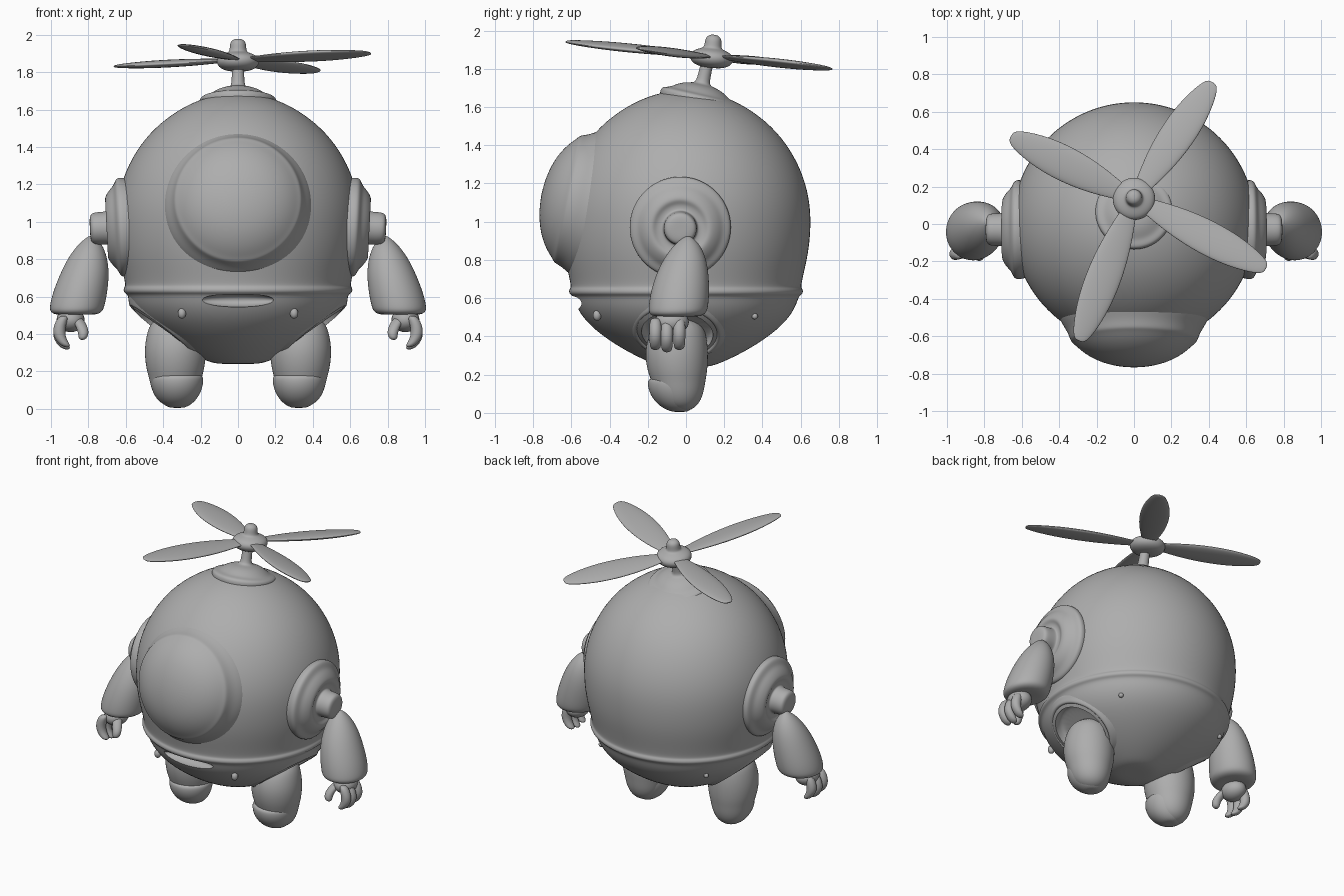
import bpy, bmesh, math
from mathutils import Vector, Matrix

if "Cube" in bpy.data.objects:
    bpy.data.objects.remove(bpy.data.objects["Cube"])

grey = bpy.data.materials.new("plain grey")
grey.use_nodes = True
GREY = (0.42, 0.42, 0.42, 1)
grey.diffuse_color = GREY
grey.node_tree.nodes["Principled BSDF"].inputs["Base Color"].default_value = GREY


def finish(name, bm, level):
    bmesh.ops.remove_doubles(bm, verts=bm.verts, dist=1e-5)
    bmesh.ops.recalc_face_normals(bm, faces=bm.faces)
    for f in bm.faces:
        f.smooth = True
    mesh = bpy.data.meshes.new(name)
    bm.to_mesh(mesh)
    bm.free()
    mesh.materials.append(grey)
    ob = bpy.data.objects.new(name, mesh)
    bpy.context.collection.objects.link(ob)
    if level:
        sub = ob.modifiers.new("smooth", 'SUBSURF')
        sub.levels = sub.render_levels = level
    return ob


def loft(name, stations, matrix=Matrix(), squash=1, seg=24, level=2):
    """Level rings (x, y, z, radius) joined into a closed skin, then placed by matrix."""
    bm = bmesh.new()
    rings = []
    for x, y, z, r in stations:
        ring = []
        for i in range(seg):
            a = math.tau * i / seg
            p = Vector((x + r * math.cos(a), y + r * squash * math.sin(a), z))
            ring.append(bm.verts.new(matrix @ p))
        rings.append(ring)
    for lo, hi in zip(rings, rings[1:]):
        for i in range(seg):
            j = (i + 1) % seg
            bm.faces.new((lo[i], lo[j], hi[j], hi[i]))
    return finish(name, bm, level)


def lathe(name, profile, loc=(0, 0, 0), axis=(0, 0, 1), **kw):
    """Profile (radius, height) turned about axis, starting at loc."""
    m = Matrix.Translation(loc) @ Vector(axis).to_track_quat('Z', 'Y').to_matrix().to_4x4()
    return loft(name, [(0, 0, h, r) for r, h in profile], m, **kw)


def ball(name, loc, scale):
    bm = bmesh.new()
    m = Matrix.Translation(loc) @ Matrix.Diagonal((*scale, 1))
    bmesh.ops.create_uvsphere(bm, u_segments=24, v_segments=16, radius=1, matrix=m)
    return finish(name, bm, 0)


def bake(ob):
    bpy.context.view_layer.objects.active = ob
    for mod in list(ob.modifiers):
        bpy.ops.object.modifier_apply(modifier=mod.name)


def carve(target, cutter):
    bake(cutter)
    mod = target.modifiers.new("cut", 'BOOLEAN')
    mod.operation, mod.solver, mod.object = 'DIFFERENCE', 'EXACT', cutter
    bake(target)
    bpy.data.objects.remove(cutter)


# Round body with a raised seam below its middle
body = lathe("body", [
    (0, .24), (.12, .24), (.18, .26), (.30, .315), (.43, .395), (.53, .48), (.58, .56),
    (.592, .61), (.612, .62), (.617, .637), (.61, .652), (.604, .662), (.624, .75), (.648, .86),
    (.658, 1), (.648, 1.13), (.607, 1.27), (.53, 1.41), (.42, 1.53), (.27, 1.63),
    (.12, 1.68), (0, 1.69)], seg=32)
bake(body)


def socket(s):
    """Centre and outward direction of a leg socket."""
    return Vector((s * .40, -.045, .42)), Vector((s * .61, -.08, -.78)).normalized()


# Leg recesses and mouth slot cut into the body
for s in (1, -1):
    centre, axis = socket(s)
    carve(body, lathe("recess_cutter", [(0, 0), (.17, 0), (.19, .02), (.20, .2), (0, .2)],
                      centre - axis * .05, axis))
carve(body, ball("mouth_cutter", (0, -.565, .58), (.2, .06, .036)))
bpy.context.view_layer.objects.active = body
bpy.ops.object.select_all(action='DESELECT')
body.select_set(True)
bpy.ops.object.shade_smooth_by_angle(angle=math.radians(35))

# Domed front window with a collar flaring back into the body
look = Vector((0, -.98, .2))
lathe("visor", [(.41, -.15), (.395, -.09), (.362, -.04), (.348, -.005), (.34, .018), (.322, .03),
                (.28, .072), (.2, .12), (.1, .147), (0, .155)], (0, -.605, 1.115), look, seg=32)

# Tilted cap, propeller stem and hub
up = Vector((0, .22, .97))
lathe("cap", [(.195, -.07), (.212, -.015), (.205, .012), (.17, .018), (.15, .03), (.12, .05),
              (.08, .065), (.04, .07), (.033, .1), (.032, .25)], (0, .07, 1.65), up)
rotor = Vector((0, .135, 1.865))
spin_axis = Vector((0, .1, .995))
lathe("propeller_hub", [(0, -.06), (.05, -.06), (.1, -.045), (.12, -.01), (.105, .022),
                        (.06, .038), (.045, .045), (.044, .08), (.038, .1), (.02, .112),
                        (0, .114)], rotor, spin_axis)

# Four leaf-shaped blades, each slightly pitched
plane = Matrix.Translation(rotor) @ Matrix.Rotation(math.radians(-5.8), 4, 'X')
for angle, length in ((56, .755), (153, .74), (249, .82), (332, .80)):
    m = (plane @ Matrix.Rotation(math.radians(angle), 4, 'Z')
         @ Matrix.Rotation(math.radians(-7), 4, 'X')
         @ Matrix.Rotation(math.radians(90), 4, 'Y') @ Matrix.Rotation(math.radians(90), 4, 'Z'))
    shape = [(.06, 0), (.07, .04), (.16, .055), (.3, .08), (.5, .098), (.7, .095),
             (.86, .073), (.96, .048), (.995, .028), (1, 0)]
    loft("propeller_blade", [(0, 0, t * length, w) for t, w in shape], m, squash=.22, seg=16)

for s in (1, -1):
    side = "left" if s > 0 else "right"

    # Stepped ear disc with a round knob
    lathe(side + "_ear", [
        (.24, -.1), (.262, -.02), (.27, .02), (.262, .042), (.225, .055), (.205, .078),
        (.17, .102), (.145, .105), (.125, .09), (.095, .09), (.088, .1), (.088, .165),
        (.078, .185), (.05, .192), (0, .192)], (s * .6, -.03, .972), (s, 0, -.05))

    # Sleeve-like arm with a rounded cuff
    loft(side + "_arm", [(s * x, y, z, r) for x, y, z, r in (
        (.785, .01, .925, 0), (.785, .01, .92, .02), (.79, .005, .88, .065),
        (.803, -.005, .81, .105), (.82, -.02, .72, .133), (.845, -.033, .62, .147),
        (.86, -.04, .55, .148), (.865, -.045, .52, .142), (.868, -.05, .5, .11),
        (.87, -.05, .51, 0))], squash=1.06)

    # Palm, three curled fingers and a thumb
    ball(side + "_palm", (s * .895, -.075, .475), (.075, .09, .065))
    for i, y in enumerate((-.16, -.1, -.035)):
        drop = .012 * (i == 1)
        loft(side + "_finger", [(s * x, y, z - drop, r) for x, z, r in (
            (.93, .5, 0), (.935, .49, .03), (.955, .44, .034), (.957, .395, .033),
            (.94, .36, .031), (.92, .337, .027), (.912, .325, 0))], seg=12)
    loft(side + "_thumb", [(s * x, y, z, r) for x, y, z, r in (
        (.87, -.1, .5, 0), (.865, -.11, .49, .03), (.84, -.145, .45, .033),
        (.825, -.17, .41, .03), (.83, -.175, .375, .024), (.835, -.175, .365, 0))], seg=12)

    # Stout leg and the toe cap on its front
    loft(side + "_leg", [(s * x, y, z, r) for x, y, z, r in (
        (.335, -.02, .01, 0), (.335, -.02, .012, .04), (.335, -.03, .04, .095),
        (.335, -.035, .1, .128), (.335, -.04, .17, .143), (.335, -.045, .22, .158),
        (.335, -.05, .31, .168), (.335, -.045, .4, .155), (.345, -.035, .47, .12),
        (.35, -.03, .52, 0))])
    loft(side + "_toe_cap", [(s * .325, y, z, r) for y, z, r in (
        (-.03, .005, 0), (-.035, .006, .05), (-.05, .045, .105), (-.06, .11, .137),
        (-.06, .165, .143), (-.06, .185, .13), (-.05, .185, 0))])

    # Low stepped rim around the leg recess
    centre, axis = socket(s)
    lathe(side + "_leg_rim", [(.198, -.05), (.275, -.07), (.268, -.03), (.245, -.012),
                              (.228, .008), (.208, .004), (.198, -.05)], centre, axis)

    # Small rivets, front and back
    ball(side + "_front_rivet", (s * .3, -.465, .51), (.022, .022, .028))
    ball(side + "_back_rivet", (s * .41, .36, .505), (.016, .016, .016))
